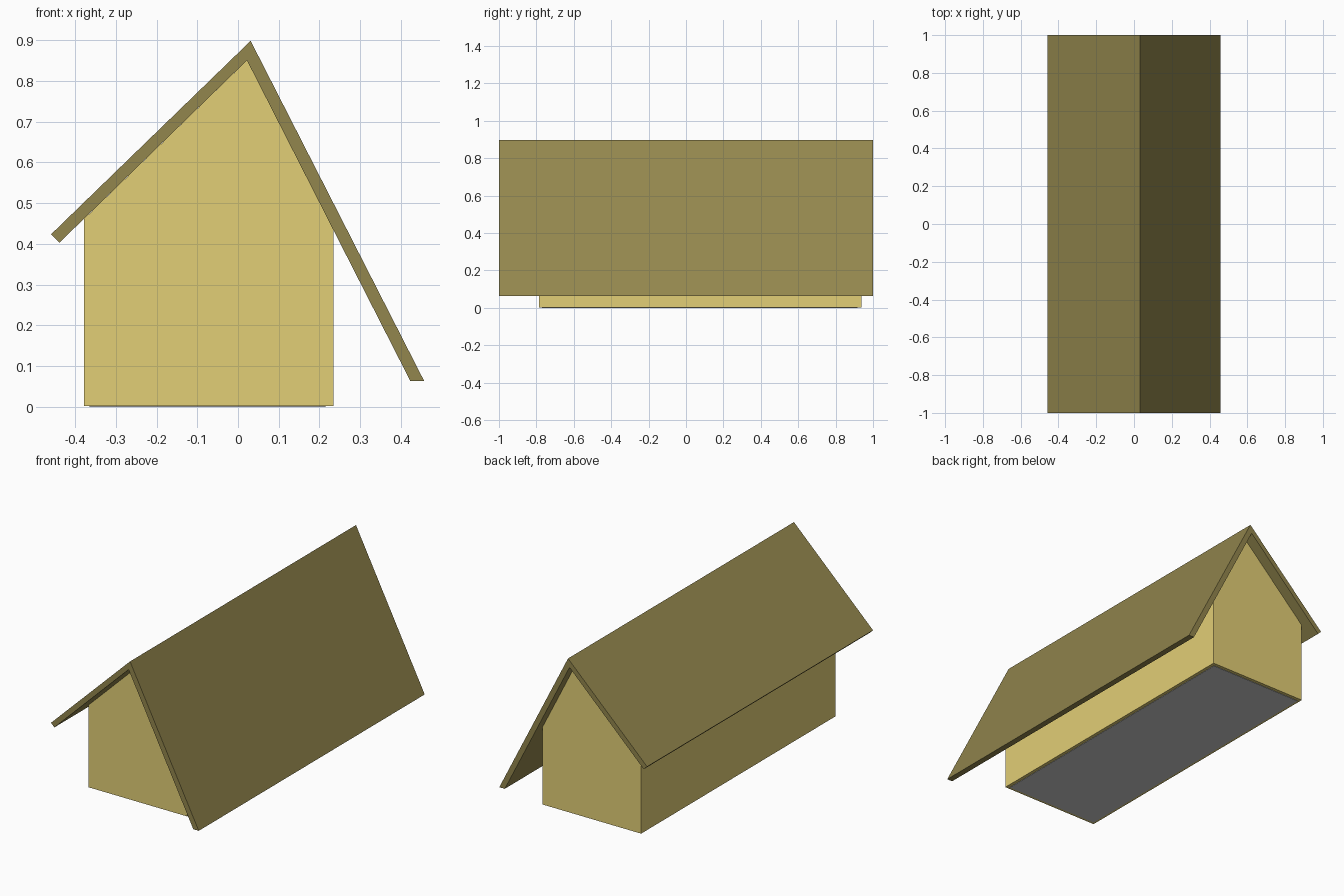
import bpy, bmesh

if "Cube" in bpy.data.objects:
    bpy.data.objects.remove(bpy.data.objects["Cube"])


def material(name, rgb):
    m = bpy.data.materials.new(name)
    m.diffuse_color = (*rgb, 1.0)
    m.use_nodes = True
    m.node_tree.nodes["Principled BSDF"].inputs["Base Color"].default_value = m.diffuse_color
    return m


def extrude_profile(name, profile, y0, y1, mat=None):
    """Extrude an (x, z) outline along y into a closed solid."""
    bm = bmesh.new()
    face = bm.faces.new([bm.verts.new((x, y0, z)) for x, z in profile])
    geom = bmesh.ops.extrude_face_region(bm, geom=[face])["geom"]
    moved = [v for v in geom if isinstance(v, bmesh.types.BMVert)]
    bmesh.ops.translate(bm, verts=moved, vec=(0, y1 - y0, 0))
    bmesh.ops.recalc_face_normals(bm, faces=bm.faces)
    mesh = bpy.data.meshes.new(name)
    bm.to_mesh(mesh)
    bm.free()
    obj = bpy.data.objects.new(name, mesh)
    bpy.context.collection.objects.link(obj)
    if mat:
        mesh.materials.append(mat)
    return obj


wall_mat = material("wall_yellow", (0.76, 0.62, 0.18))
roof_mat = material("roof_olive", (0.29, 0.24, 0.075))

# Gabled walls, top following the underside of the roof
extrude_profile("walls", [(-0.378, 0.002), (0.234, 0.002), (0.234, 0.434),
                          (0.022, 0.85), (-0.378, 0.461)],
                -0.785, 0.937, wall_mat)

# Uneven roof: short left slope, long steep right slope
extrude_profile("roof", [(-0.459, 0.423), (0.031, 0.898), (0.457, 0.063),
                         (0.423, 0.063), (0.022, 0.85), (-0.438, 0.403)],
                -1.0, 1.0, roof_mat)

# Thin floor panel set into the base
extrude_profile("floor", [(-0.365, 0.0), (0.215, 0.0), (0.215, 0.01), (-0.365, 0.01)],
                -0.77, 0.918)
